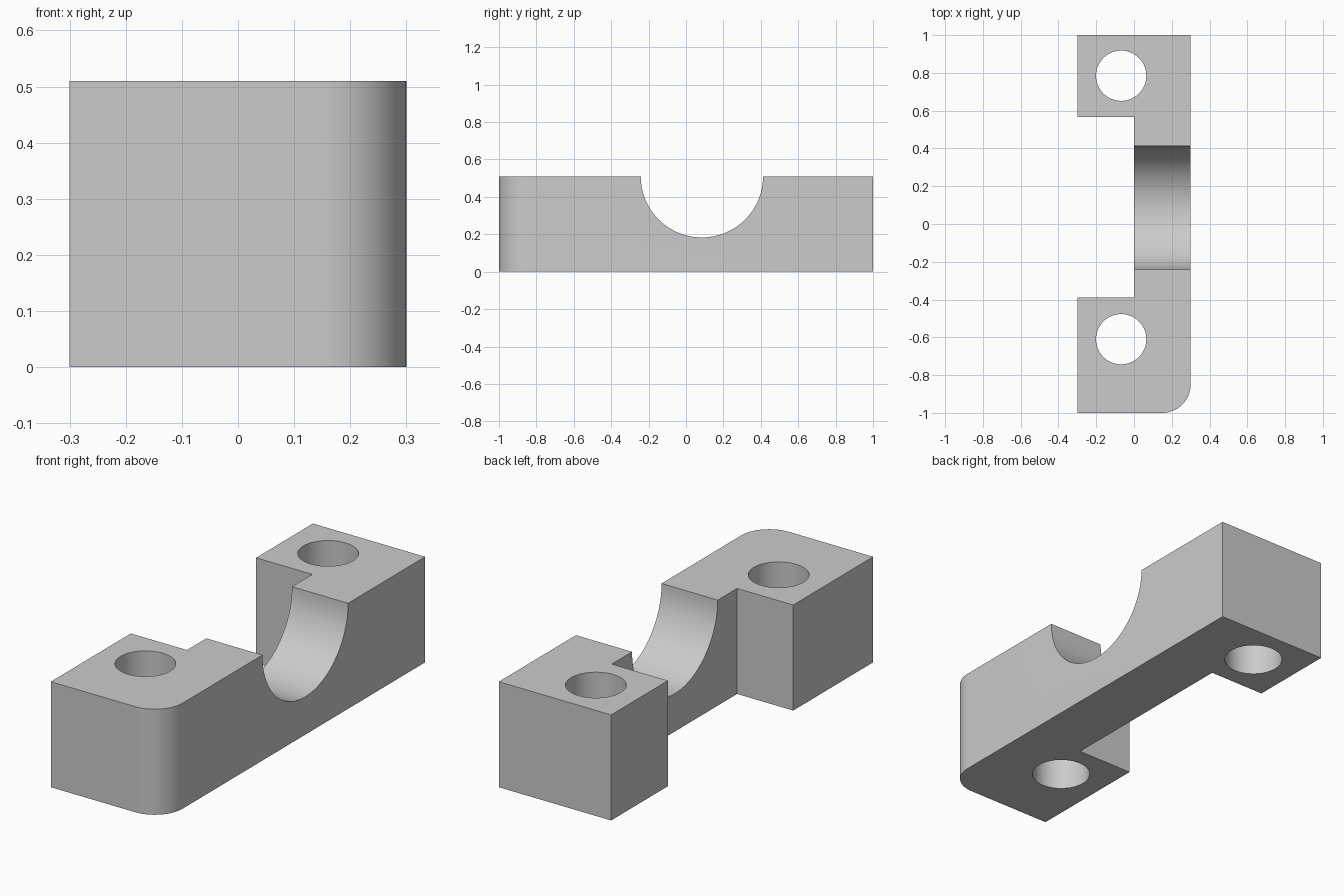
import bpy
import bmesh
from math import cos, sin, pi, radians
from mathutils import Matrix

cube = bpy.data.objects.get("Cube")
if cube:
    bpy.data.objects.remove(cube, do_unlink=True)

HEIGHT = 0.51
HALF_WIDTH = 0.3
CORNER = 0.15
HOLE_RADIUS = 0.133
HOLE_X = -0.068
HOLE_YS = (0.785, -0.61)
SADDLE_RADIUS = 0.327
SADDLE_Y = 0.085

grey = bpy.data.materials.new("plain grey")
grey.use_nodes = True
colour = (0.6, 0.6, 0.6, 1)
grey.diffuse_color = colour
grey.node_tree.nodes["Principled BSDF"].inputs["Base Color"].default_value = colour


def add_object(name, bm):
    bmesh.ops.recalc_face_normals(bm, faces=bm.faces)
    mesh = bpy.data.meshes.new(name)
    bm.to_mesh(mesh)
    bm.free()
    mesh.materials.append(grey)
    obj = bpy.data.objects.new(name, mesh)
    bpy.context.collection.objects.link(obj)
    return obj


def cylinder(name, radius, depth, location, rotation=Matrix()):
    bm = bmesh.new()
    bmesh.ops.create_cone(bm, cap_ends=True, segments=96, radius1=radius,
                          radius2=radius, depth=depth,
                          matrix=Matrix.Translation(location) @ rotation)
    return add_object(name, bm)


# Bracket outline: two feet joined by a narrow bridge, one rounded corner
arc = [(HALF_WIDTH - CORNER + CORNER * cos(a), CORNER - 1 + CORNER * sin(a))
       for a in (-pi / 2 + pi / 2 * i / 16 for i in range(17))]
outline = [(-HALF_WIDTH, -1)] + arc + [
    (HALF_WIDTH, 1), (-HALF_WIDTH, 1), (-HALF_WIDTH, 0.567),
    (0, 0.567), (0, -0.39), (-HALF_WIDTH, -0.39)]

bm = bmesh.new()
base = bm.faces.new([bm.verts.new((x, y, 0)) for x, y in outline])
top = bmesh.ops.extrude_face_region(bm, geom=[base])["geom"]
bmesh.ops.translate(bm, vec=(0, 0, HEIGHT),
                    verts=[v for v in top if isinstance(v, bmesh.types.BMVert)])
bracket = add_object("clamp_bracket", bm)

# Bolt holes and the round saddle across the bridge
cutters = [cylinder("bolt_hole_cutter", HOLE_RADIUS, 2, (HOLE_X, y, HEIGHT / 2))
           for y in HOLE_YS]
cutters.append(cylinder("saddle_cutter", SADDLE_RADIUS, 2, (0, SADDLE_Y, HEIGHT),
                        Matrix.Rotation(pi / 2, 4, "Y")))

bpy.ops.object.select_all(action="DESELECT")
bpy.context.view_layer.objects.active = bracket
bracket.select_set(True)
for cutter in cutters:
    cutter.hide_render = True
    cut = bracket.modifiers.new("cut", "BOOLEAN")
    cut.operation = "DIFFERENCE"
    cut.solver = "EXACT"
    cut.object = cutter
    bpy.ops.object.modifier_apply(modifier=cut.name)
    bpy.data.objects.remove(cutter, do_unlink=True)

bpy.ops.object.shade_smooth_by_angle(angle=radians(30))
